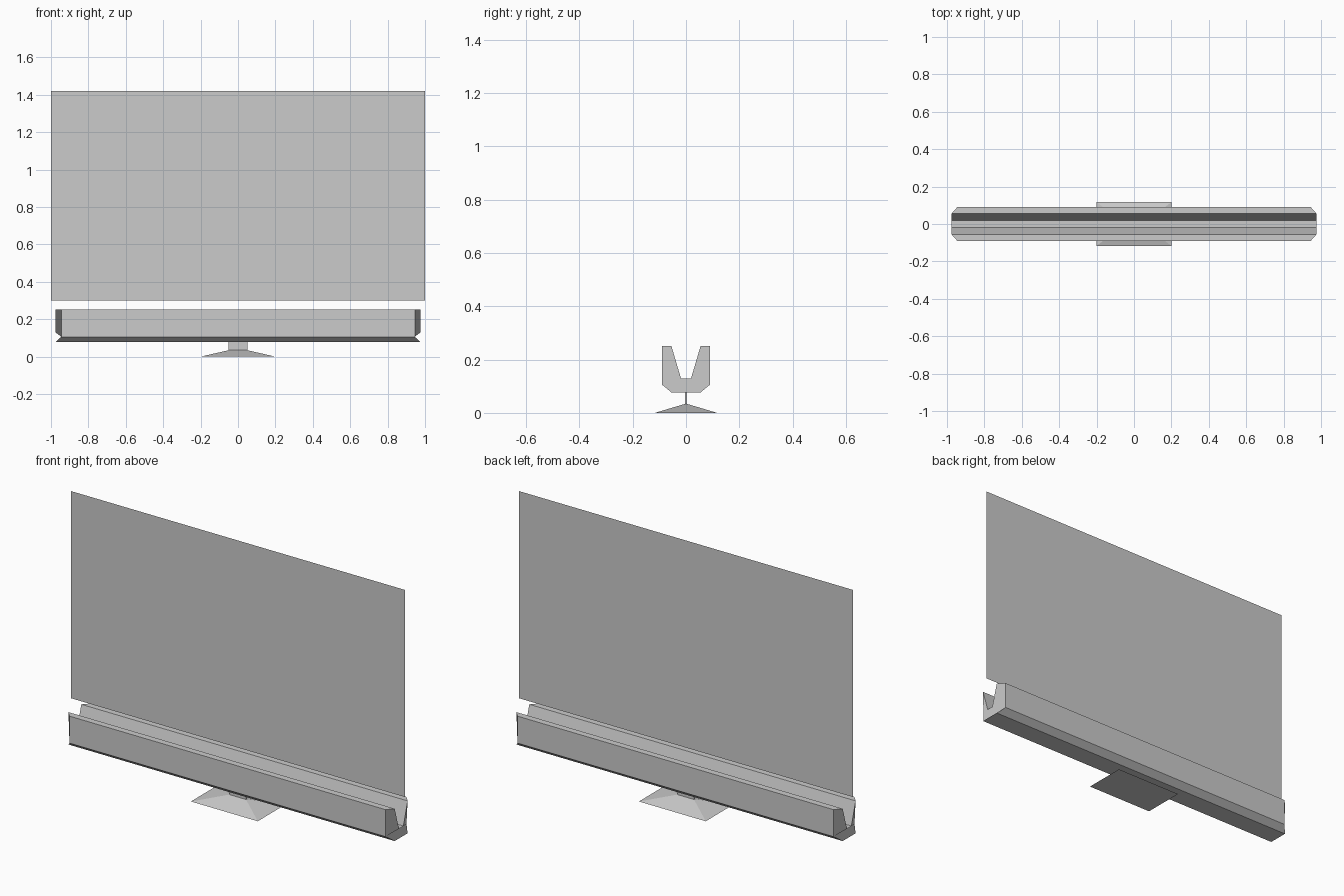
import bpy

if "Cube" in bpy.data.objects:
    bpy.data.objects.remove(bpy.data.objects["Cube"])


def make_object(name, verts, faces):
    mesh = bpy.data.meshes.new(name)
    mesh.from_pydata(verts, [], faces)
    obj = bpy.data.objects.new(name, mesh)
    bpy.context.collection.objects.link(obj)
    return obj


def loft(name, rings):
    """Skin equal-sized vertex rings and cap both ends."""
    n = len(rings[0])
    verts = [v for ring in rings for v in ring]
    faces = [(r * n + i, r * n + (i + 1) % n,
              (r + 1) * n + (i + 1) % n, (r + 1) * n + i)
             for r in range(len(rings) - 1) for i in range(n)]
    faces += [tuple(reversed(range(n))),
              tuple(range((len(rings) - 1) * n, len(rings) * n))]
    return make_object(name, verts, faces)


# Screen: a single flat sheet standing above the holder
make_object("screen",
            [(-1, 0, 0.30), (1, 0, 0.30), (1, 0, 1.42), (-1, 0, 1.42)],
            [(0, 1, 2, 3)])

# Holder: U-shaped channel along x, outer walls shorter for bevelled ends
half = [(0.055, 0.077), (0.09, 0.106), (0.09, 0.252), (0.055, 0.252), (0.019, 0.13)]
profile = half + [(-y, z) for y, z in reversed(half)]


def end_ring(side):
    return [(side * (0.945 if abs(y) > 0.08 else 0.976), y, z) for y, z in profile]


loft("holder_channel", [end_ring(-1), end_ring(1)])

# Stand: low tapered foot narrowing to a thin upright blade
def rect(hx, hy, z):
    return [(-hx, -hy, z), (hx, -hy, z), (hx, hy, z), (-hx, hy, z)]


loft("stand_foot", [rect(0.20, 0.117, 0), rect(0.05, 0.003, 0.034),
                    rect(0.05, 0.003, 0.08)])
